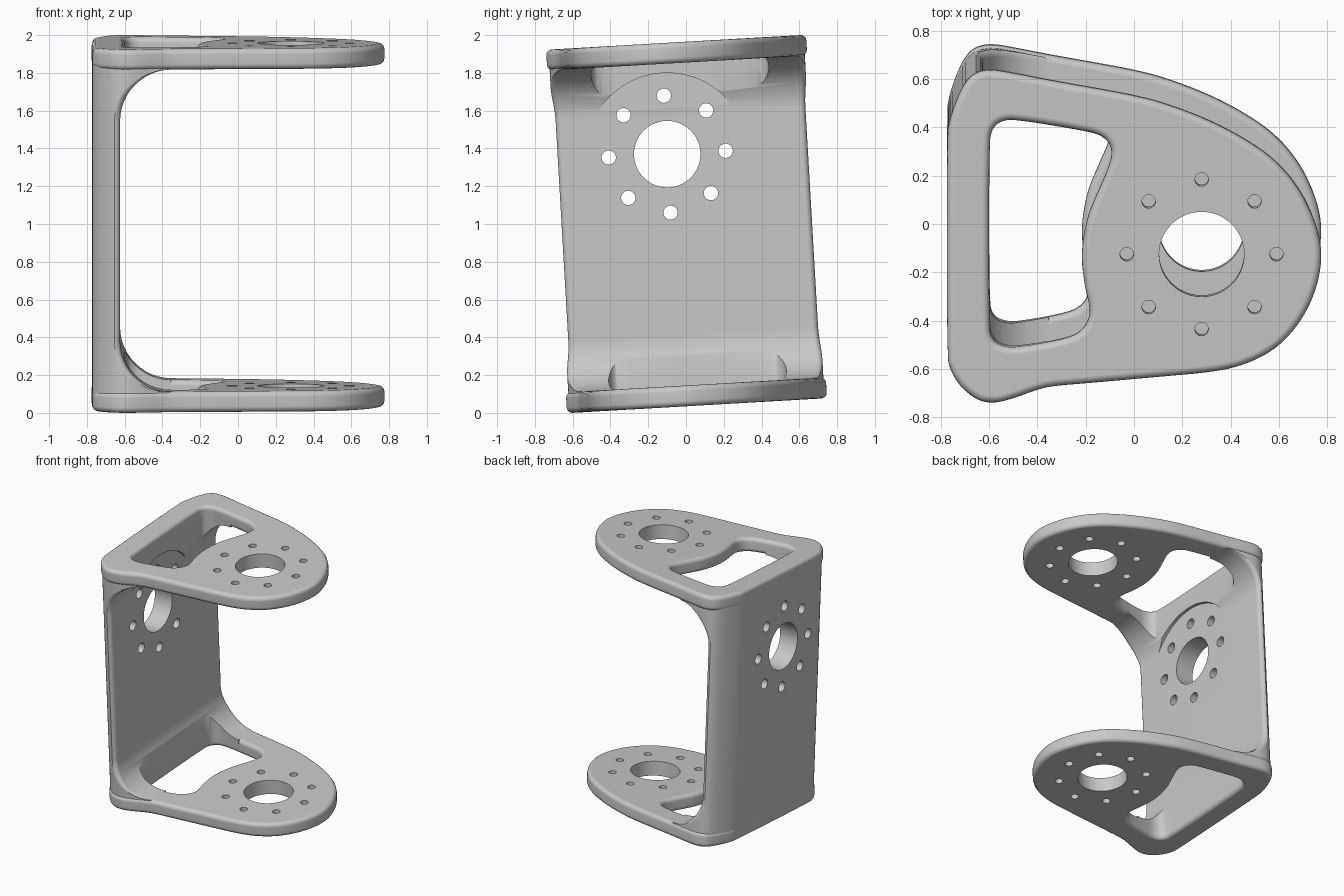
import bpy, bmesh, math
from mathutils import Matrix, Vector

cube = bpy.data.objects.get("Cube")
if cube:
    bpy.data.objects.remove(cube, do_unlink=True)

HALF = 0.9635                # half of the bracket height
THICK = 0.11                 # arm thickness
INNER = HALF - THICK         # inner face of the arms
WALL_X = -0.625              # inner face of the wall
FILLET = 0.27
ROUND = 0.03
HUB = (0.28, -0.07)          # arm bearing centre, x and y
WALL_HUB = (-0.078, 0.375)   # wall bearing centre, y and z

grey = bpy.data.materials.new("plain grey")
grey.use_nodes = True
grey.diffuse_color = (0.58, 0.58, 0.58, 1)
grey.node_tree.nodes["Principled BSDF"].inputs["Base Color"].default_value = grey.diffuse_color


def soften(points, times=2):
    """Corner cutting of a closed outline."""
    pts = [Vector(p) for p in points]
    for _ in range(times):
        out = []
        for a, b in zip(pts, pts[1:] + pts[:1]):
            out += [a.lerp(b, 0.25), a.lerp(b, 0.75)]
        pts = out
    return pts


def inset(pts, d):
    """Move a clockwise outline inwards by d."""
    out = []
    for i, p in enumerate(pts):
        t = (pts[(i + 1) % len(pts)] - pts[i - 1]).normalized()
        out.append(p + Vector((t.y, -t.x)) * d)
    return out


def make_object(name, bm):
    bmesh.ops.recalc_face_normals(bm, faces=bm.faces)
    mesh = bpy.data.meshes.new(name)
    bm.to_mesh(mesh)
    bm.free()
    mesh.materials.append(grey)
    obj = bpy.data.objects.new(name, mesh)
    bpy.context.collection.objects.link(obj)
    return obj


def loft(name, layers):
    """Skin a stack of (height, outline) layers and cap the ends."""
    bm = bmesh.new()
    rings = [[bm.verts.new((p.x, p.y, z)) for p in pts] for z, pts in layers]
    for low, high in zip(rings, rings[1:]):
        for i in range(len(low)):
            j = (i + 1) % len(low)
            bm.faces.new((low[i], low[j], high[j], high[i]))
    bm.faces.new(rings[0])
    bm.faces.new(rings[-1])
    return make_object(name, bm)


def add_cylinder(bm, radius, start, end, segments):
    start, end = Vector(start), Vector(end)
    axis = end - start
    turn = Vector((0, 0, 1)).rotation_difference(axis).to_matrix().to_4x4()
    bmesh.ops.create_cone(bm, cap_ends=True, segments=segments, radius1=radius, radius2=radius,
                          depth=axis.length, matrix=Matrix.Translation((start + end) / 2) @ turn)


def drill(target, center, axis, bolt_radius):
    """Cut a bearing hole with eight bolt holes around it."""
    center, axis = Vector(center), Vector(axis)
    u = Vector((0, 1, 0))
    v = axis.cross(u)
    bm = bmesh.new()
    add_cylinder(bm, 0.176, center - axis * 0.2, center + axis * 0.2, 64)
    for k in range(8):
        a = k * math.pi / 4
        p = center + (u * math.cos(a) + v * math.sin(a)) * 0.31
        add_cylinder(bm, bolt_radius, p - axis * 0.2, p + axis * 0.2, 24)
    cut(target, make_object("hole_cutter", bm))


def cut(target, cutter):
    mod = target.modifiers.new("cut", 'BOOLEAN')
    mod.operation = 'DIFFERENCE'
    mod.solver = 'EXACT'
    mod.object = cutter
    bpy.context.view_layer.objects.active = target
    bpy.ops.object.modifier_apply(modifier=mod.name)
    bpy.data.objects.remove(cutter, do_unlink=True)


# Arm outline and window outline, both clockwise
outline = soften([
    (-.775, .42), (-.765, .48), (-.735, .57), (-.695, .65), (-.65, .685), (-.59, .695),
    (-.5, .68), (-.35, .65), (-.15, .615), (0, .587), (.12, .557), (.3, .49), (.45, .413),
    (.58, .325), (.68, .21), (.745, .08), (.777, -.04), (.772, -.15), (.735, -.27),
    (.67, -.38), (.58, -.47), (.46, -.53), (.33, -.56), (.1, -.58), (-.2, -.607),
    (-.33, -.617), (-.4, -.632), (-.5, -.67), (-.58, -.69), (-.65, -.678), (-.72, -.62),
    (-.76, -.555), (-.775, -.49)])
window = soften([
    (-.6, .39), (-.587, .45), (-.55, .482), (-.49, .488), (-.2, .44), (-.13, .42),
    (-.092, .375), (-.095, .31), (-.15, .185), (-.195, .08), (-.22, -.07), (-.205, -.2),
    (-.185, -.28), (-.182, -.33), (-.21, -.385), (-.27, -.42), (-.48, -.458),
    (-.54, -.455), (-.585, -.43), (-.6, -.37)])

# Arms with rounded rims, windows and holes
angles = [math.radians(a) for a in (0, 22.5, 45, 67.5, 90)]
rim = [(ROUND * (1 - math.sin(a)), ROUND * (1 - math.cos(a))) for a in angles]


def rounded_layers(shape, base, side):
    layers = [(base + dz, inset(shape, d * side)) for d, dz in rim]
    return layers + [(base + THICK - dz, inset(shape, d * side)) for d, dz in reversed(rim)]


def make_arm(name, base):
    arm = loft(name, rounded_layers(outline, base, 1))
    mouth = inset(window, -ROUND)
    opening = rounded_layers(window, base, -1)
    cut(arm, loft("window_cutter", [(base - 0.02, mouth)] + opening + [(base + THICK + 0.02, mouth)]))
    drill(arm, (*HUB, base + THICK / 2), (0, 0, 1), 0.028)
    return arm


# Wall section: outline cut off at x = limit with rounded corners
def edge_y(x, side):
    for a, b in zip(outline, outline[1:]):
        if a.y * side > 0 and b.y * side > 0 and (a.x - x) * (b.x - x) <= 0 and a.x != b.x:
            return a.y + (b.y - a.y) * (x - a.x) / (b.x - a.x)


def side_run(limit, side):
    first, last = -0.665, limit - ROUND
    run = [Vector((x, edge_y(x, side))) for x in (first + (last - first) * k / 8 for k in range(9))]
    y = run[-1].y
    run += [Vector((last + ROUND * math.sin(a), y - side * ROUND * (1 - math.cos(a))))
            for a in angles[1:]]
    return run


def wall_section(limit):
    outer = sorted((p for p in outline if p.x < -0.67), key=lambda p: p.y)
    pts = outer + side_run(limit, 1) + side_run(limit, -1)[::-1]
    return [Vector((p.x * 0.999, p.y * 0.982)) for p in pts]


# Wall that flares into both arms
def make_wall():
    steps = 12
    flare = []
    for k in range(steps + 1):
        a = math.pi / 2 * k / steps
        flare.append((INNER - FILLET * (1 - math.sin(a)), WALL_X + FILLET * (1 - math.cos(a))))
    flare.append((INNER + 0.05, WALL_X + FILLET))
    stack = [(-z, x) for z, x in reversed(flare)] + flare
    wall = loft("wall", [(z, wall_section(x)) for z, x in stack])
    cut(wall, loft("window_cutter", [(-1.1, window), (1.1, window)]))
    # Flat round seat on the inside
    bm = bmesh.new()
    add_cylinder(bm, 0.43, (WALL_X + 0.003, *WALL_HUB), (0, *WALL_HUB), 96)
    cut(wall, make_object("seat_cutter", bm))
    drill(wall, (-0.7, *WALL_HUB), (1, 0, 0), 0.038)
    return wall


parts = [make_wall(), make_arm("lower_arm", -HALF), make_arm("upper_arm", INNER)]

# Slight lean, standing on the ground, smooth shading with sharp hole edges
lean = Matrix.Translation((0, 0, 1)) @ Matrix.Rotation(math.radians(3.3), 4, 'X')
for part in parts:
    part.data.transform(lean)
    bpy.ops.object.select_all(action='DESELECT')
    part.select_set(True)
    bpy.context.view_layer.objects.active = part
    bpy.ops.object.shade_smooth_by_angle(angle=math.radians(35))
    normals = part.modifiers.new("even_shading", 'WEIGHTED_NORMAL')
    normals.keep_sharp = True
